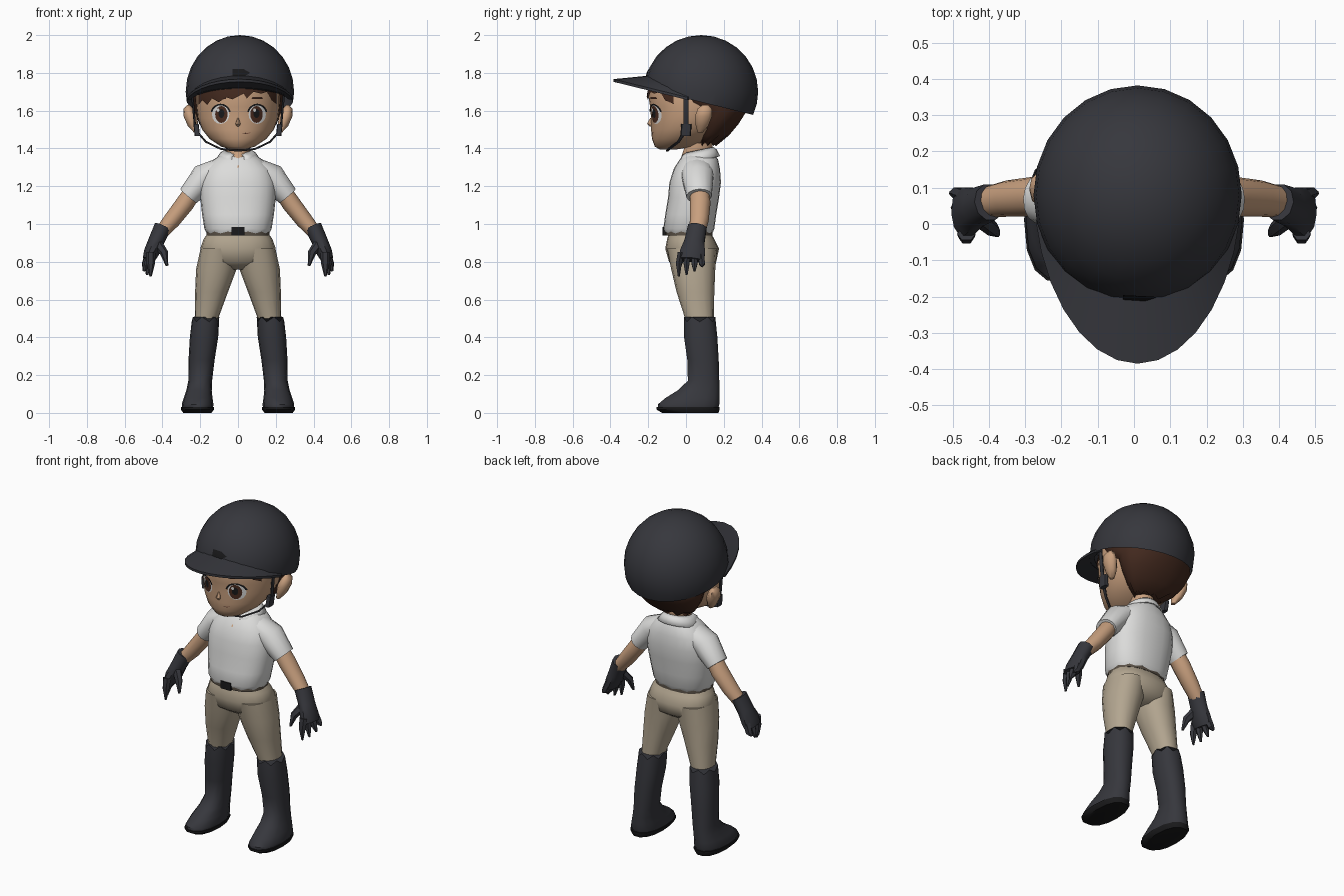
import bpy, bmesh, math
from mathutils import Vector
from mathutils.bvhtree import BVHTree

if "Cube" in bpy.data.objects:
    bpy.data.objects.remove(bpy.data.objects["Cube"])

def material(name, r, g, b):
    m = bpy.data.materials.new(name)
    m.diffuse_color = (r, g, b, 1)
    m.use_nodes = True
    m.node_tree.nodes["Principled BSDF"].inputs["Base Color"].default_value = m.diffuse_color
    return m

CHARCOAL = material("charcoal", 0.037, 0.038, 0.046)
WHITE = material("shirt white", 0.72, 0.72, 0.71)
KHAKI = material("khaki", 0.45, 0.38, 0.28)
SKIN = material("skin", 0.58, 0.35, 0.21)
HAIR = material("hair brown", 0.055, 0.022, 0.013)
BELT = material("belt brown", 0.10, 0.08, 0.06)
IRIS = material("iris brown", 0.07, 0.025, 0.014)
BLACK = material("black", 0.01, 0.01, 0.011)
LIPS = material("lip brown", 0.25, 0.11, 0.07)

def build(name, verts, faces, mat, angle=45, recalc=True):
    me = bpy.data.meshes.new(name)
    me.from_pydata([tuple(v) for v in verts], [], faces)
    if recalc:
        bm = bmesh.new()
        bm.from_mesh(me)
        bmesh.ops.recalc_face_normals(bm, faces=bm.faces)
        bm.to_mesh(me)
        bm.free()
    ob = bpy.data.objects.new(name, me)
    bpy.context.collection.objects.link(ob)
    me.materials.append(mat)
    bpy.ops.object.select_all(action='DESELECT')
    ob.select_set(True)
    bpy.context.view_layer.objects.active = ob
    bpy.ops.object.shade_smooth_by_angle(angle=math.radians(angle))
    return ob

def skin_rings(rings, cap=True):
    """Join equal-length closed rings with quads."""
    n = len(rings[0])
    verts = [v for r in rings for v in r]
    faces = [(i * n + j, i * n + (j + 1) % n, (i + 1) * n + (j + 1) % n, (i + 1) * n + j)
             for i in range(len(rings) - 1) for j in range(n)]
    if cap:
        faces += [tuple(range(n)), tuple(range((len(rings) - 1) * n, len(rings) * n))]
    return verts, faces

def loft(name, secs, mat, n=16, power=2.0, side=1, jag=0, angle=45):
    """Level rings; each section is (x centre, z, half width, y front, y back)."""
    rings = []
    for k, (x, z, rx, y0, y1) in enumerate(secs):
        ring = []
        for j in range(n):
            a = 2 * math.pi * j / n
            c, s = math.cos(a), math.sin(a)
            cx = math.copysign(abs(c) ** (2 / power), c)
            sy = math.copysign(abs(s) ** (2 / power), s)
            dz = jag * (j % 2 * 2 - 1) if k == 0 else 0
            ring.append((side * (x + rx * cx), (y0 + y1) / 2 + (y1 - y0) / 2 * sy, z + dz))
        rings.append(ring)
    v, f = skin_rings(rings)
    build(name, v, f, mat, angle)
    return v, f

def limb(name, secs, mat, n=10, side=1):
    """Rings square to a path; each section is (x, y, z, half width, half depth)."""
    pts = [Vector(s[:3]) for s in secs]
    rings = []
    for i, (p, s) in enumerate(zip(pts, secs)):
        d = (pts[min(i + 1, len(pts) - 1)] - pts[max(i - 1, 0)]).normalized()
        u = d.cross(Vector((0, 1, 0))).normalized()
        w = u.cross(d)
        ring = [p + u * s[3] * math.cos(t) + w * s[4] * math.sin(t)
                for t in (2 * math.pi * j / n for j in range(n))]
        rings.append([(side * q.x, q.y, q.z) for q in ring])
    build(name, *skin_rings(rings), mat)

def decal(name, tree, pts, mat, lift):
    """Thin plate laid on the front of a surface; outline in (x, z)."""
    n = len(pts)
    cx, cz = sum(p[0] for p in pts) / n, sum(p[1] for p in pts) / n
    ring = [(cx, cz)] + [(cx + (x - cx) / 2, cz + (z - cz) / 2) for x, z in pts] + list(pts)
    verts = []
    for x, z in ring:
        hit = tree.ray_cast(Vector((x, -1, z)), Vector((0, 1, 0)))[0]
        verts.append((x, (hit.y if hit else -0.1) - lift, z))
    faces = []
    for j in range(n):
        k = (j + 1) % n
        faces += [(0, 1 + j, 1 + k), (1 + j, 1 + n + j, 1 + n + k, 1 + k)]
    build(name, verts, faces, mat, recalc=False)

def oval(cx, cz, rx, rz, n=16):
    return [(cx + rx * math.cos(2 * math.pi * j / n), cz + rz * math.sin(2 * math.pi * j / n))
            for j in range(n)]

def arc(cx, cz, rx, rz, a0, a1, thick, n=8):
    t = [math.radians(a0 + (a1 - a0) * j / n) for j in range(n + 1)]
    outer = [(cx + (rx + thick) * math.cos(a), cz + (rz + thick) * math.sin(a)) for a in t]
    return outer + [(cx + rx * math.cos(a), cz + rz * math.sin(a)) for a in reversed(t)]

# Head, nose, neck
hv, hf = loft("head", [(0, 1.395, .04, -.14, -.05), (0, 1.41, .09, -.165, .04),
    (0, 1.45, .15, -.18, .12), (0, 1.5, .19, -.185, .2), (0, 1.56, .213, -.185, .24),
    (0, 1.62, .22, -.19, .27), (0, 1.68, .22, -.2, .28), (0, 1.76, .2, -.18, .26)], SKIN, 32)
face = BVHTree.FromPolygons(hv, hf)
loft("nose", [(0, 1.56, .004, -.19, -.17), (0, 1.53, .013, -.207, -.17),
              (0, 1.515, .006, -.19, -.17)], SKIN, 8)
loft("neck", [(0, 1.30, .03, -.062, .1), (0, 1.34, .06, -.03, .14), (0, 1.43, .065, 0, .14)], SKIN, 12)

# Face details
for side, tag in ((1, "left"), (-1, "right")):
    ex = .005 + .097 * side
    decal(tag + "_eye_white", face, oval(ex, 1.58, .046, .05), WHITE, .003)
    decal(tag + "_iris", face, oval(ex - .004 * side, 1.58, .033, .045), IRIS, .005)
    decal(tag + "_pupil", face, oval(ex - .004 * side, 1.585, .016, .024), BLACK, .007)
    decal(tag + "_eye_glint", face, oval(ex - .014, 1.603, .008, .010, 8), WHITE, .009)
    # lashes as short pieces so the plates stay convex
    for k in range(5):
        decal(f"{tag}_lash_{k}", face, arc(ex, 1.58, .046, .048, 15 + 30 * k, 45 + 30 * k, .009, 2), BLACK, .008)
    decal(tag + "_brow", face, [(ex - .03, 1.662), (ex + .03, 1.662), (ex + .025, 1.672), (ex - .025, 1.672)], HAIR, .004)
decal("mouth", face, [(.02, 1.478), (.05, 1.476), (.072, 1.486), (.05, 1.482)], LIPS, .003)

# Hair: back mass and a jagged fringe
loft("back_hair", [(0, 1.425, .09, .07, .16), (0, 1.47, .16, .06, .23), (0, 1.53, .205, .05, .28),
    (0, 1.60, .232, .03, .325), (0, 1.645, .238, -.1, .34), (0, 1.72, .24, -.13, .33)], HAIR, 18, jag=.012)
tips = [(-.205, 1.63), (-.185, 1.655), (-.16, 1.63), (-.135, 1.665), (-.10, 1.645), (-.06, 1.67),
        (-.03, 1.66), (.0, 1.675), (.03, 1.69), (.045, 1.665), (.08, 1.70), (.12, 1.69), (.15, 1.70),
        (.175, 1.655), (.2, 1.635)]
fv = []
for x, z in tips:
    for k in range(4):
        zz = z + (1.745 - z) * k / 3
        hit = face.ray_cast(Vector((x, -1, zz)), Vector((0, 1, 0)))[0]
        fv.append((x * 1.02, (hit.y if hit else -.05) - .009, zz))
build("fringe", fv, [(4 * i + k, 4 * i + 4 + k, 4 * i + 5 + k, 4 * i + 1 + k)
                     for i in range(len(tips) - 1) for k in range(3)], HAIR, recalc=False)

# Helmet shell, trimmed along a rim that drops toward the back
def rim(y):
    return 1.645 - .245 * (y - .08)
bm = bmesh.new()
bmesh.ops.create_uvsphere(bm, u_segments=24, v_segments=14, radius=1)
for v in bm.verts:
    v.co = Vector((.01 + .287 * v.co.x, .08 + .302 * v.co.y, 1.70 + .30 * v.co.z))
bmesh.ops.bisect_plane(bm, geom=bm.verts[:] + bm.edges[:] + bm.faces[:], plane_co=(0, .08, rim(.08)),
                       plane_no=(0, .245, 1), clear_inner=True)
bm.verts.index_update()
sv, sf = [v.co.copy() for v in bm.verts], [[v.index for v in f.verts] for f in bm.faces]
bm.free()
build("helmet_shell", sv, sf, CHARCOAL, 60)
shell = BVHTree.FromPolygons(sv, sf)
decal("helmet_vent", shell, [(-.03, 1.785), (.03, 1.78), (.065, 1.80), (.03, 1.82), (-.03, 1.82)], BLACK, .006)

# Brim: wedge sections swept round the front
rings = []
for k in range(15):
    a = math.radians(-80 + 160 * k / 14)
    s, c = math.sin(a), math.cos(a)
    yi = .08 - .27 * c
    yo = .08 - .29 * c - .175 * c ** 1.2
    xi, xo = .01 + .26 * s, .01 + .285 * s
    rings.append([(xi, yi, rim(yi) + .025 + .05 * c), (xo, yo, rim(yo) + .008),
                  (xo, yo, rim(yo) - .006), (xi, yi, rim(yi) + .004)])
build("helmet_brim", *skin_rings(rings), CHARCOAL, 40)

# Shirt body and belt
loft("shirt_body", [(0, .955, .166, -.112, .14), (0, .975, .178, -.12, .15), (0, 1.05, .19, -.11, .16),
    (0, 1.14, .2, -.095, .175), (0, 1.22, .2, -.088, .185), (0, 1.29, .18, -.065, .18),
    (0, 1.34, .13, -.035, .17), (0, 1.375, .08, 0, .15)], WHITE, 24, 2.4, jag=.005)
loft("belt", [(0, .985, .165, -.11, .138), (0, .94, .167, -.11, .14)], BELT, 24, 2.4)
loft("belt_buckle", [(0, .985, .035, -.124, -.1), (0, .94, .035, -.124, -.1)], BLACK, 12, 8)

# Collar: open band with drooping front points
cv, cn = [], 18
for k in range(cn + 1):
    a = math.radians(-168 + 336 * k / cn)
    point = max(0, abs(a) - 2.2)
    for rx, ry, z in ((.07, .077, 1.392), (.095, .095, 1.375), (.122 - .045 * point, .112 + .012 * point, 1.338 - .03 * point)):
        y = ry * math.cos(a)
        cv.append((rx * math.sin(a) * (1 + .9 * point * (rx > .08)), .068 + y, z + .2 * y))
collar = build("collar", cv, [(3 * k + j, 3 * k + 3 + j, 3 * k + 4 + j, 3 * k + 1 + j)
                              for k in range(cn) for j in range(2)], WHITE)
collar.modifiers.new("thickness", 'SOLIDIFY').thickness = .008

# Trouser seat
loft("trouser_seat", [(0, .955, .158, -.09, .13), (0, .92, .182, -.1, .15), (0, .87, .2, -.11, .175),
    (0, .80, .175, -.09, .16), (0, .76, .07, -.03, .1)], KHAKI, 20, 2.3)

# Paired parts
for side, tag in ((1, "left_"), (-1, "right_")):
    loft(tag + "ear", [(.222, 1.485, .012, .06, .09), (.238, 1.52, .028, .05, .12),
        (.252, 1.57, .036, .045, .14), (.262, 1.61, .026, .06, .14), (.262, 1.63, .008, .085, .12)], SKIN, 10, side=side)
    limb(tag + "strap", [(.243, .0, 1.69, .006, .014), (.226, .0, 1.5, .006, .014), (.17, -.04, 1.435, .005, .008),
        (.09, -.09, 1.397, .005, .008), (0, -.1, 1.388, .005, .008)], CHARCOAL, 6, side)
    loft(tag + "strap_buckle", [(.222, 1.53, .014, -.025, .03), (.215, 1.465, .014, -.03, .025)], CHARCOAL, 8, 4, side)
    limb(tag + "sleeve", [(.10, .06, 1.30, .05, .08), (.175, .062, 1.25, .075, .085), (.262, .07, 1.148, .057, .068),
        (.258, .07, 1.153, .046, .055)][:3], WHITE, 14, side)
    limb(tag + "arm", [(.22, .07, 1.2, .045, .05), (.28, .075, 1.11, .049, .055), (.35, .07, 1.02, .045, .05),
        (.41, .06, .95, .036, .042)], SKIN, 12, side)
    limb(tag + "glove", [(.398, .06, .985, .046, .052), (.435, .045, .905, .042, .056), (.458, .035, .85, .041, .07),
        (.474, .03, .81, .032, .066)], CHARCOAL, 10, side)
    for k, (y, x, z) in enumerate(((.085, .506, .775), (.045, .5, .75), (.003, .482, .73), (-.038, .463, .722))):
        limb(f"{tag}finger_{k}", [(.462, y * .85 + .005, .85, .026, .019), (.46 + (x - .46) * .6, y, .79, .022, .018),
            (x, y, z, .006, .006)], CHARCOAL, 6, side)
    limb(tag + "thumb", [(.43, .02, .90, .028, .025), (.39, -.015, .845, .022, .02), (.376, -.03, .78, .007, .007)],
         CHARCOAL, 6, side)
    loft(tag + "trouser_leg", [(.1, .87, .098, -.10, .165), (.115, .76, .107, -.078, .155), (.14, .64, .087, -.05, .15),
        (.165, .51, .064, -.008, .147), (.175, .44, .06, 0, .145)], KHAKI, 16, 2.2, side)
    loft(tag + "boot", [(.172, .495, .073, -.012, .157), (.18, .4, .075, -.012, .168), (.193, .28, .069, .005, .175),
        (.2, .17, .063, .008, .178), (.206, .12, .067, -.045, .18), (.211, .08, .076, -.11, .18),
        (.214, .045, .084, -.153, .18), (.214, .028, .082, -.153, .175)], CHARCOAL, 14, 2.3, side, jag=.013)
    loft(tag + "sole", [(.215, .03, .088, -.16, .182), (.215, .018, .088, -.16, .182), (.215, 0, .075, -.13, .175)],
         BLACK, 14, 2.3, side)
